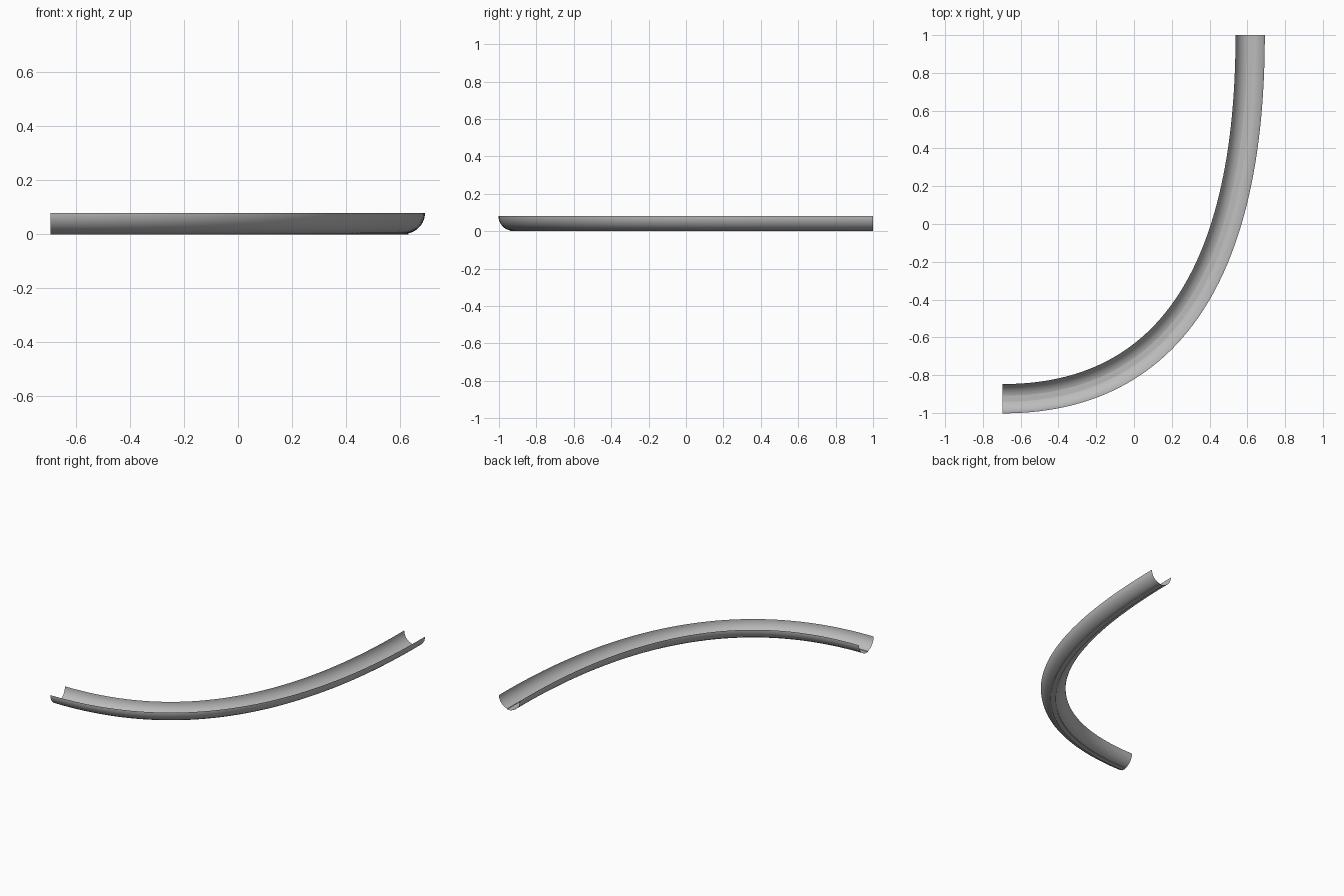
import bpy, bmesh
from math import sin, cos, pi, asin, radians
from mathutils import Vector

cube = bpy.data.objects.get("Cube")
if cube:
    bpy.data.objects.remove(cube)

RADIUS = 0.0775      # half width of the trough
RIM = 0.08           # height of the rims
SLOT = 0.016         # half width of the floor channel
PATH_STEPS = 56
ARC_STEPS = 14

# One sheet of plain grey metal
grey = bpy.data.materials.new("plain_grey")
grey.use_nodes = True
colour = (0.5, 0.5, 0.5, 1)
grey.diffuse_color = colour
grey.node_tree.nodes["Principled BSDF"].inputs["Base Color"].default_value = colour

# Cross-section: half round with a shallow square channel along the bottom
limit = pi / 2 - asin(SLOT / RADIUS)
arc = [(RADIUS * cos(limit * i / ARC_STEPS), RIM - RADIUS * sin(limit * i / ARC_STEPS))
       for i in range(ARC_STEPS + 1)]
half = arc + [(SLOT, 0)]
profile = half + [(-across, z) for across, z in reversed(half)]

# Plan curve: a quarter bend as a cubic
P = [Vector(p) for p in ((-0.695, -0.925), (0.205, -0.925), (0.615, -0.22), (0.615, 1.0))]


def bend(t):
    s = 1 - t
    point = s**3 * P[0] + 3 * s * s * t * P[1] + 3 * s * t * t * P[2] + t**3 * P[3]
    tangent = s * s * (P[1] - P[0]) + 2 * s * t * (P[2] - P[1]) + t * t * (P[3] - P[2])
    tangent.normalize()
    return point, Vector((tangent.y, -tangent.x))


# Sweep the cross-section along the bend
bm = bmesh.new()
rings = []
for i in range(PATH_STEPS + 1):
    point, outward = bend(i / PATH_STEPS)
    ring = []
    for across, z in profile:
        p = point + outward * across
        ring.append(bm.verts.new((p.x, p.y, z)))
    rings.append(ring)
for a, b in zip(rings, rings[1:]):
    for j in range(len(profile) - 1):
        bm.faces.new((a[j], b[j], b[j + 1], a[j + 1]))

mesh = bpy.data.meshes.new("curved_trough")
bm.to_mesh(mesh)
bm.free()
mesh.materials.append(grey)
trough = bpy.data.objects.new("curved_trough", mesh)
bpy.context.collection.objects.link(trough)

# Smooth walls, crisp channel edges
bpy.ops.object.select_all(action="DESELECT")
trough.select_set(True)
bpy.context.view_layer.objects.active = trough
bpy.ops.object.shade_smooth_by_angle(angle=radians(30))
